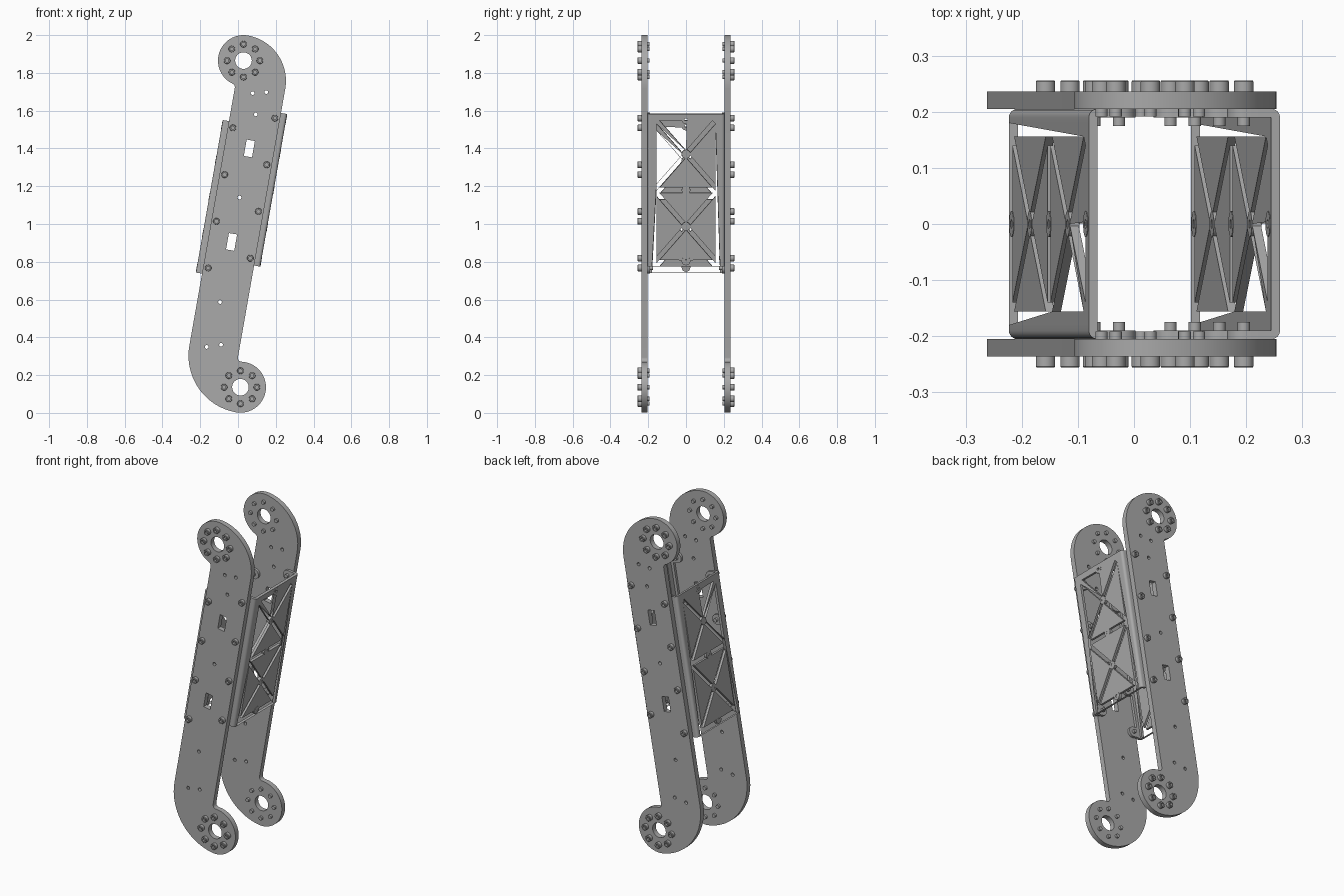
import bpy, bmesh
from math import sin, cos, pi, radians, sqrt, hypot, atan2
from mathutils import Matrix, Vector

cube = bpy.data.objects.get("Cube")
if cube:
    bpy.data.objects.remove(cube)

# Tilted frame: v runs across the arm, u along it
TILT = radians(10)
ORIGIN = Vector((-0.01, 0, 1))
V = Vector((cos(TILT), 0, -sin(TILT)))
U = Vector((sin(TILT), 0, cos(TILT)))
Y = Vector((0, 1, 0))
HALF = 0.132              # half width of the arm
IN, OUT = 0.205, 0.236    # inner and outer face of each side plate
WEB, SHEET = 0.165, 0.016 # bracket outer face and sheet thickness

metal = bpy.data.materials.new("grey_metal")
metal.use_nodes = True
GREY = (0.4, 0.4, 0.4, 1)
metal.diffuse_color = GREY
metal.node_tree.nodes["Principled BSDF"].inputs["Base Color"].default_value = GREY


def frame(x, y, z, at):
    m = Matrix((x, y, z)).transposed().to_4x4()
    m.translation = at
    return m


def finish(name, mesh, matrix):
    mesh.transform(matrix)
    bm = bmesh.new()
    bm.from_mesh(mesh)
    bmesh.ops.remove_doubles(bm, verts=bm.verts, dist=1e-5)
    bmesh.ops.recalc_face_normals(bm, faces=bm.faces)
    bm.to_mesh(mesh)
    bm.free()
    mesh.shade_smooth()
    mesh.set_sharp_from_angle(angle=radians(30))
    mesh.materials.clear()
    mesh.materials.append(metal)
    obj = bpy.data.objects.new(name, mesh)
    bpy.context.collection.objects.link(obj)
    return obj


def slab(name, loops, thick, matrix):
    """Flat outline with holes, thickened evenly about its plane."""
    curve = bpy.data.curves.new(name, "CURVE")
    curve.dimensions, curve.fill_mode = "2D", "BOTH"
    curve.extrude = thick / 2
    for loop in loops:
        s = curve.splines.new("POLY")
        s.points.add(len(loop) - 1)
        for p, (a, b) in zip(s.points, loop):
            p.co = (a, b, 0, 1)
        s.use_cyclic_u = True
    temp = bpy.data.objects.new("temp", curve)
    bpy.context.collection.objects.link(temp)
    deps = bpy.context.evaluated_depsgraph_get()
    mesh = bpy.data.meshes.new_from_object(temp.evaluated_get(deps))
    bpy.data.objects.remove(temp)
    mesh.name = name
    return finish(name, mesh, matrix)


def arc(c, r, a0, a1, n=24):
    return [(c[0] + r * cos(a0 + (a1 - a0) * i / n),
             c[1] + r * sin(a0 + (a1 - a0) * i / n)) for i in range(n + 1)]


def circle(c, r, n=24):
    return arc(c, r, 0, 2 * pi, n)[:-1]


def to_uv(x, z):
    p = Vector((x, 0, z)) - ORIGIN
    return p.dot(V), p.dot(U)


# Side plate outline: each end is a round joint blended into a large corner arc
JOINT_R, FILLET = 0.135, 0.02
top_joint, low_joint = to_uv(0.029, 1.865), to_uv(0.013, 0.136)


def arm_end(joint):
    """End outline for an arm whose joint leans to -v, running from +v to -v."""
    v, u = joint
    big = HALF - v
    f = (-HALF - FILLET, u - sqrt((JOINT_R + FILLET) ** 2 - (v + HALF + FILLET) ** 2))
    a = atan2(f[1] - u, f[0] - v) % (2 * pi)
    return (arc((v, u - big + JOINT_R), big, 0, pi / 2)
            + arc(joint, JOINT_R, pi / 2, a, 40)[1:]
            + arc(f, FILLET, a - pi, 0, 8)[1:])


upper = arm_end(top_joint)
lower = [(-v, -u) for v, u in arm_end((-low_joint[0], -low_joint[1]))]
plate_loops = [upper + lower]
plate_loops += [circle(j, 0.044, 32) for j in (top_joint, low_joint)]
for x, z in ((0.077, 1.693), (0.15, 1.698), (0.094, 1.58), (0.008, 1.14),
             (-0.095, 0.587), (-0.166, 0.349), (-0.09, 0.36)):
    plate_loops.append(circle(to_uv(x, z), 0.01, 12))
for x, z in ((0.06, 1.4), (-0.034, 0.905)):
    v, u = to_uv(x, z)
    plate_loops.append([(v + a * 0.022, u + b * 0.044)
                        for a, b in ((-1, -1), (1, -1), (1, 1), (-1, 1))])


def bolt(name, v, u, side, tip):
    """Socket-head bolt pointing outwards through a side plate."""
    bm = bmesh.new()
    rings = ((0.011, tip), (0.011, OUT - 0.002), (0.0175, OUT - 0.002),
             (0.0175, 0.254), (0.016, 0.256), (0.009, 0.256), (0.009, 0.244))
    loops = [[bm.verts.new((a, b, h)) for a, b in circle((0, 0), r, 18)] for r, h in rings]
    for p, q in zip(loops, loops[1:]):
        for i in range(18):
            j = (i + 1) % 18
            bm.faces.new((p[i], p[j], q[j], q[i]))
    bm.faces.new(loops[0])
    bm.faces.new(loops[-1])
    mesh = bpy.data.meshes.new(name)
    bm.to_mesh(mesh)
    bm.free()
    finish(name, mesh, frame(V, U, Y * side, ORIGIN + V * v + U * u))


# Bracket bolt rows, and the bracket span along the arm, per edge
edges = {"left": (1, 0.588, -0.2), "right": (-1, 0.498, -0.29)}
LENGTH, STEP, ROW = 0.82, 0.251, 0.105

for side, where in ((-1, "front"), (1, "back")):
    slab(where + "_side_plate", plate_loops, OUT - IN,
         frame(V, U, -Y, ORIGIN + Y * side * (IN + OUT) / 2))
    for label, (v, u) in (("upper", top_joint), ("lower", low_joint)):
        for k in range(8):
            a = k * pi / 4 + TILT
            bolt(f"{where}_{label}_joint_bolt", v + 0.087 * cos(a), u + 0.087 * sin(a),
                 side, 0.192)
    for edge, (s, first, start) in edges.items():
        for k in range(4):
            bolt(f"{where}_{edge}_bracket_bolt", s * ROW, first - k * STEP, side, 0.175)


def truss_windows(c, w, h, bar):
    """Four triangular openings left by a cross inside a w by h cell."""
    d = hypot(w, h)
    i, j = bar * d / h, bar * d / w
    tris = []
    for s in (1, -1):
        tris.append([(s * i, c), (s * w, c + h - j), (s * w, c - h + j)])
        tris.append([(0, c + s * j), (w - i, c + s * h), (i - w, c + s * h)])
    return tris


# Brackets: cross-braced web, folded edges, bolt tabs and small bosses
RAIL, MID, SEAM = 0.035, 0.014, 0.18
half_cell = (LENGTH / 2 - RAIL - MID) / 2
mid = LENGTH / 2
for edge, (s, first, start) in edges.items():
    base = ORIGIN + U * start
    centres = [mid - MID - half_cell, mid + MID + half_cell]
    bosses = [0.03, centres[0], mid, centres[1], LENGTH - 0.03]
    web = [[(-SEAM, 0), (SEAM, 0), (SEAM, LENGTH), (-SEAM, LENGTH)]]
    for c in centres:
        web += truss_windows(c, 0.156, half_cell, 0.012)
    web += [circle((0, b), 0.008, 12) for b in bosses]
    face = base + V * s * (WEB - SHEET / 2)
    slab(edge + "_bracket_web", web, SHEET, frame(Y, U, V, face))
    for b in bosses:
        slab(edge + "_bracket_boss", [circle((0, b), 0.023), circle((0, b), 0.008, 12)],
             SHEET + 0.002, frame(Y, U, V, face))
    for side, where in ((-1, "front"), (1, "back")):
        # folded edge, an L section drawn across and thickened along the arm
        r = 0.015
        fold = [(SEAM, WEB)] + arc((IN - r, WEB - r), r, pi / 2, 0, 6)
        fold += [(IN, HALF), (IN - r, HALF), (IN - r, WEB - SHEET), (SEAM, WEB - SHEET)]
        slab(f"{edge}_bracket_{where}_fold", [fold], LENGTH,
             frame(Y * side, V * s, U, base + U * mid))
        for k in range(4):
            t = first - k * STEP
            tab = [(HALF, t - 0.03)] + arc((ROW, t), 0.03, 1.5 * pi, 0.5 * pi, 14)
            tab += [(HALF, t + 0.03)]
            slab(f"{edge}_bracket_{where}_tab", [[(s * v, u) for v, u in tab]], r,
                 frame(V, U, -Y, ORIGIN + Y * side * (IN - r / 2)))
